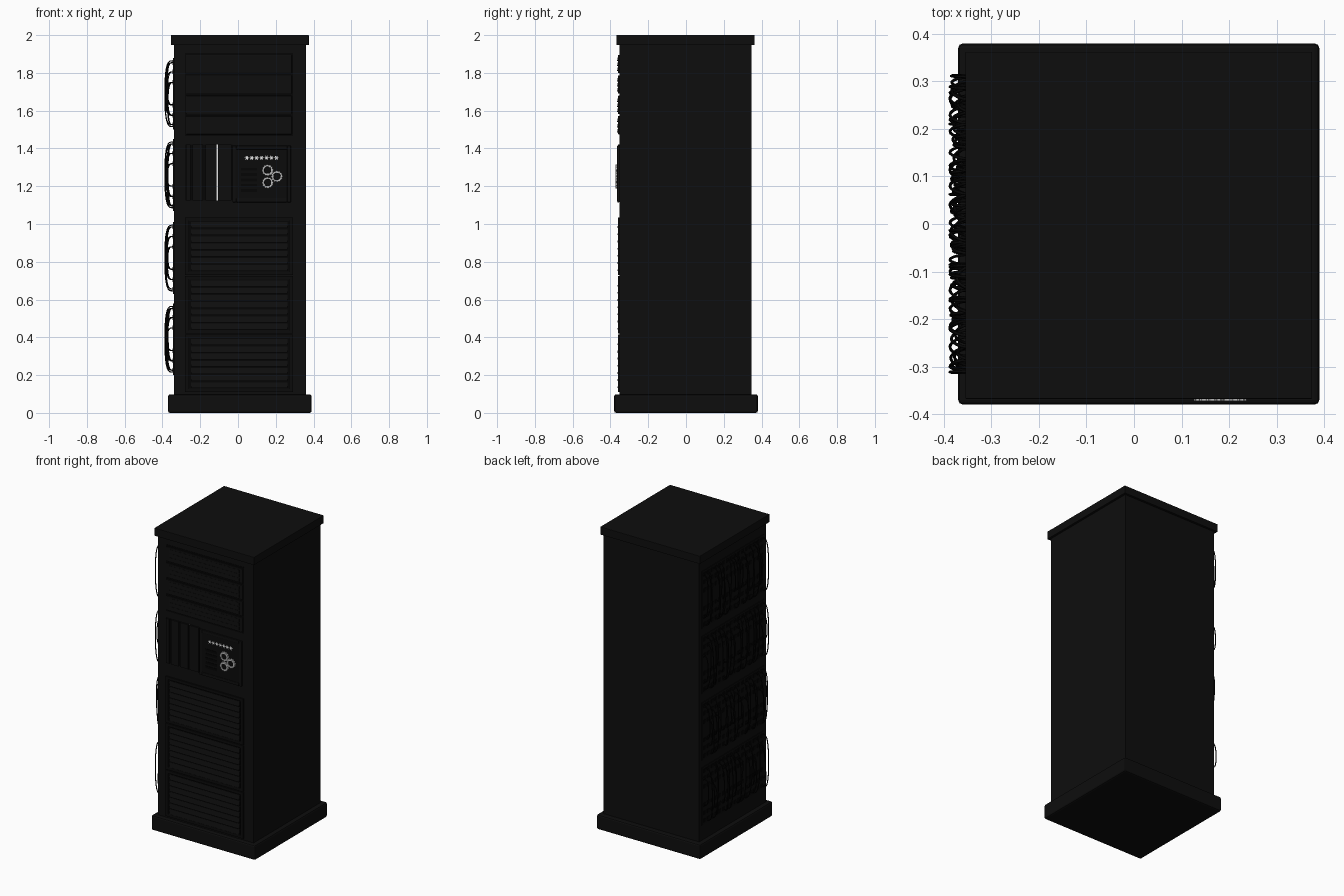
import bpy, bmesh, math, random
from mathutils import Matrix

if "Cube" in bpy.data.objects:
    bpy.data.objects.remove(bpy.data.objects["Cube"])

random.seed(4)


def material(name, c):
    m = bpy.data.materials.new(name)
    m.diffuse_color = (*c, 1)
    m.use_nodes = True
    m.node_tree.nodes["Principled BSDF"].inputs["Base Color"].default_value = m.diffuse_color
    return m


BODY = material("cabinet black", (0.0042, 0.0042, 0.0042))
PANEL = material("panel black", (0.0034, 0.0034, 0.0034))
DARK = material("recess black", (0.0015, 0.0015, 0.0015))
CABLE = material("cable black", (0.0022, 0.0022, 0.0022))
WHITE = material("marking white", (0.8, 0.8, 0.8))
METAL = material("dial grey", (0.5, 0.5, 0.5))


def finish(name, bm, mat, bevel=0):
    bmesh.ops.recalc_face_normals(bm, faces=bm.faces)
    me = bpy.data.meshes.new(name)
    bm.to_mesh(me)
    bm.free()
    me.materials.append(mat)
    ob = bpy.data.objects.new(name, me)
    bpy.context.collection.objects.link(ob)
    if bevel:
        mod = ob.modifiers.new("bevel", "BEVEL")
        mod.width = bevel
        mod.segments = 2
    return ob


def add_box(bm, x0, x1, y0, y1, z0, z1):
    m = Matrix.Translation(((x0 + x1) / 2, (y0 + y1) / 2, (z0 + z1) / 2)) @ \
        Matrix.Diagonal((x1 - x0, y1 - y0, z1 - z0, 1))
    bmesh.ops.create_cube(bm, size=1, matrix=m)


def boxes(name, mat, items, bevel=0):
    bm = bmesh.new()
    for b in items:
        add_box(bm, *b)
    return finish(name, bm, mat, bevel)


def add_slat(bm, x0, x1, z0, z1, y_back, y_top, y_low):
    """Louvre slat: a prism that leans forward at its lower edge."""
    prof = [(y_back, z0), (y_low, z0), (y_top, z1), (y_back, z1)]
    a = [bm.verts.new((x0, y, z)) for y, z in prof]
    b = [bm.verts.new((x1, y, z)) for y, z in prof]
    bm.faces.new(a)
    bm.faces.new(b)
    for i in range(4):
        j = (i + 1) % 4
        bm.faces.new((a[i], a[j], b[j], b[i]))


def frame(x0, x1, z0, z1, w, y0, y1):
    return [(x0, x0 + w, y0, y1, z0, z1), (x1 - w, x1, y0, y1, z0, z1),
            (x0 + w, x1 - w, y0, y1, z0, z0 + w), (x0 + w, x1 - w, y0, y1, z1 - w, z1)]


F = -0.351  # front face of the cabinet

# Cabinet, plinth and lid
boxes("cabinet", BODY, [(-0.34, 0.36, F, 0.347, 0.05, 1.97)])
boxes("plinth", BODY, [(-0.37, 0.39, -0.38, 0.38, 0, 0.098)], 0.01)
boxes("lid", BODY, [(-0.355, 0.375, -0.368, 0.362, 1.948, 2.0)], 0.002)

# Three louvred vent panels
for n, z in enumerate((0.115, 0.425, 0.735)):
    boxes(f"vent_recess_{n}", DARK, [(-0.26, 0.27, F - 0.002, F, z, z + 0.295)])
    boxes(f"vent_frame_{n}", PANEL, frame(-0.28, 0.29, z - 0.005, z + 0.3, 0.018, F - 0.009, F))
    bm = bmesh.new()
    for i in range(7):
        zs = z + 0.016 + i * 0.038
        add_slat(bm, -0.25, 0.262, zs, zs + 0.031, F, F - 0.004, F - 0.013)
    finish(f"vent_slats_{n}", bm, BODY)

# Upper drive shelves, each with a lip and small slats
boxes("shelf_recess", DARK, [(-0.28, 0.29, F - 0.002, F, 1.465, 1.905)])
for n in range(4):
    z = 1.475 + n * 0.108
    boxes(f"drive_shelf_{n}", BODY, [(-0.275, 0.285, F - 0.009, F, z, z + 0.096)], 0.002)
    bm = bmesh.new()
    for i in range(3):
        zs = z + 0.01 + i * 0.027
        add_slat(bm, -0.25, 0.262, zs, zs + 0.02, F - 0.009, F - 0.01, F - 0.014)
    finish(f"shelf_slats_{n}", bm, PANEL)

# Upright cards with narrow slits between them
boxes("card_recess", DARK, [(-0.28, -0.03, F - 0.001, F, 1.125, 1.42)])
boxes("upright_cards", BODY, [(a, b, F - 0.01, F, 1.125, 1.42) for a, b in
                              ((-0.275, -0.252), (-0.24, -0.185), (-0.173, -0.113),
                               (-0.107, -0.035))])
boxes("slit_light", WHITE, [(-0.113, -0.107, F - 0.002, F, 1.125, 1.42)])

# Control panel
boxes("control_panel", PANEL, [(-0.012, 0.262, F - 0.01, F, 1.13, 1.4)])
boxes("control_frame", BODY, frame(-0.03, 0.28, 1.115, 1.415, 0.02, F - 0.013, F), 0.003)
boxes("control_grille", DARK, [(0.015, 0.1, F - 0.013, F, 1.17 + i * 0.028, 1.185 + i * 0.028)
                               for i in range(5)])


def add_gear(bm, cx, cz, r_out, r_in, teeth, y0, y1):
    """Toothed ring facing -y."""
    n = teeth * 4
    rows = []
    for i in range(n):
        a = 2 * math.pi * i / n
        ro = r_out if i % 4 < 2 else r_out * 0.9
        rows.append([bm.verts.new((cx + r * math.cos(a), y, cz + r * math.sin(a)))
                     for r, y in ((ro, y0), (ro, y1), (r_in, y1), (r_in, y0))])
    for i in range(n):
        p, q = rows[i], rows[(i + 1) % n]
        for k in range(4):
            m = (k + 1) % 4
            bm.faces.new((p[k], p[m], q[m], q[k]))


# Three round dials: toothed rim and dark centre
for n, (x, z) in enumerate(((0.157, 1.285), (0.206, 1.252), (0.157, 1.219))):
    bm = bmesh.new()
    add_gear(bm, x, z, 0.031, 0.019, 12, F - 0.009, F - 0.021)
    finish(f"dial_rim_{n}", bm, METAL)
    bm = bmesh.new()
    bmesh.ops.create_cone(bm, cap_ends=True, segments=24, radius1=0.02, radius2=0.018, depth=0.014,
                          matrix=Matrix.Translation((x, F - 0.011, z)) @ Matrix.Rotation(math.pi / 2, 4, "X"))
    finish(f"dial_centre_{n}", bm, PANEL)

# Row of star-shaped indicator lamps
bm = bmesh.new()
for i in range(7):
    cx = 0.047 + i * 0.026
    vs = []
    for k in range(12):
        a = math.pi * k / 6
        r = 0.014 if k % 2 == 0 else 0.006
        vs.append(bm.verts.new((cx + r * math.cos(a), F - 0.013, 1.35 + r * math.sin(a))))
    f = bm.faces.new(vs)
    ext = bmesh.ops.extrude_face_region(bm, geom=[f])["geom"]
    bmesh.ops.translate(bm, vec=(0, 0.005, 0), verts=[v for v in ext if isinstance(v, bmesh.types.BMVert)])
finish("indicator_lamps", bm, WHITE)

# Left side: four patch bays with socket rows and looping cables
for n, zc in enumerate((0.39, 0.82, 1.26, 1.69)):
    boxes(f"patch_bay_{n}", PANEL, [(-0.344, -0.34, -0.325, 0.325, zc - 0.19, zc + 0.19)])
    boxes(f"sockets_{n}", DARK, [(-0.348, -0.342, y - 0.01, y + 0.01, zc + s * d - 0.012, zc + s * d + 0.012)
                                 for s in (-1, 1) for d in (0.06, 0.115, 0.165)
                                 for y in [-0.3 + 0.04 * k for k in range(16)]])
    cu = bpy.data.curves.new(f"cables_{n}", "CURVE")
    cu.dimensions = "3D"
    cu.bevel_depth = 0.0032
    cu.bevel_resolution = 1
    cu.use_fill_caps = True
    for i in range(26):
        y0 = -0.31 + 0.0248 * i
        y1 = max(-0.313, min(0.313, y0 + random.uniform(-0.05, 0.05)))
        top = zc + (0.175 if i % 3 == 0 else random.choice((0.06, 0.115, 0.165)))
        bot = zc - (0.175 if i % 3 == 0 else random.choice((0.06, 0.115, 0.165)))
        depth = 0.047 if i % 3 == 0 else random.uniform(0.03, 0.047)
        sp = cu.splines.new("POLY")
        sp.points.add(16)
        for k in range(17):
            t = k / 16
            a = math.pi * t
            # squared-off half loop bulging to -x
            bulge = math.sin(a) ** 0.5 if 0 < k < 16 else 0
            c = math.cos(a)
            zz = (top + bot) / 2 + (top - bot) / 2 * math.copysign(abs(c) ** 0.8, c)
            sp.points[k].co = (-0.34 - depth * bulge, y0 + (y1 - y0) * t, zz, 1)
    cu.materials.append(CABLE)
    bpy.context.collection.objects.link(bpy.data.objects.new(f"cables_{n}", cu))
